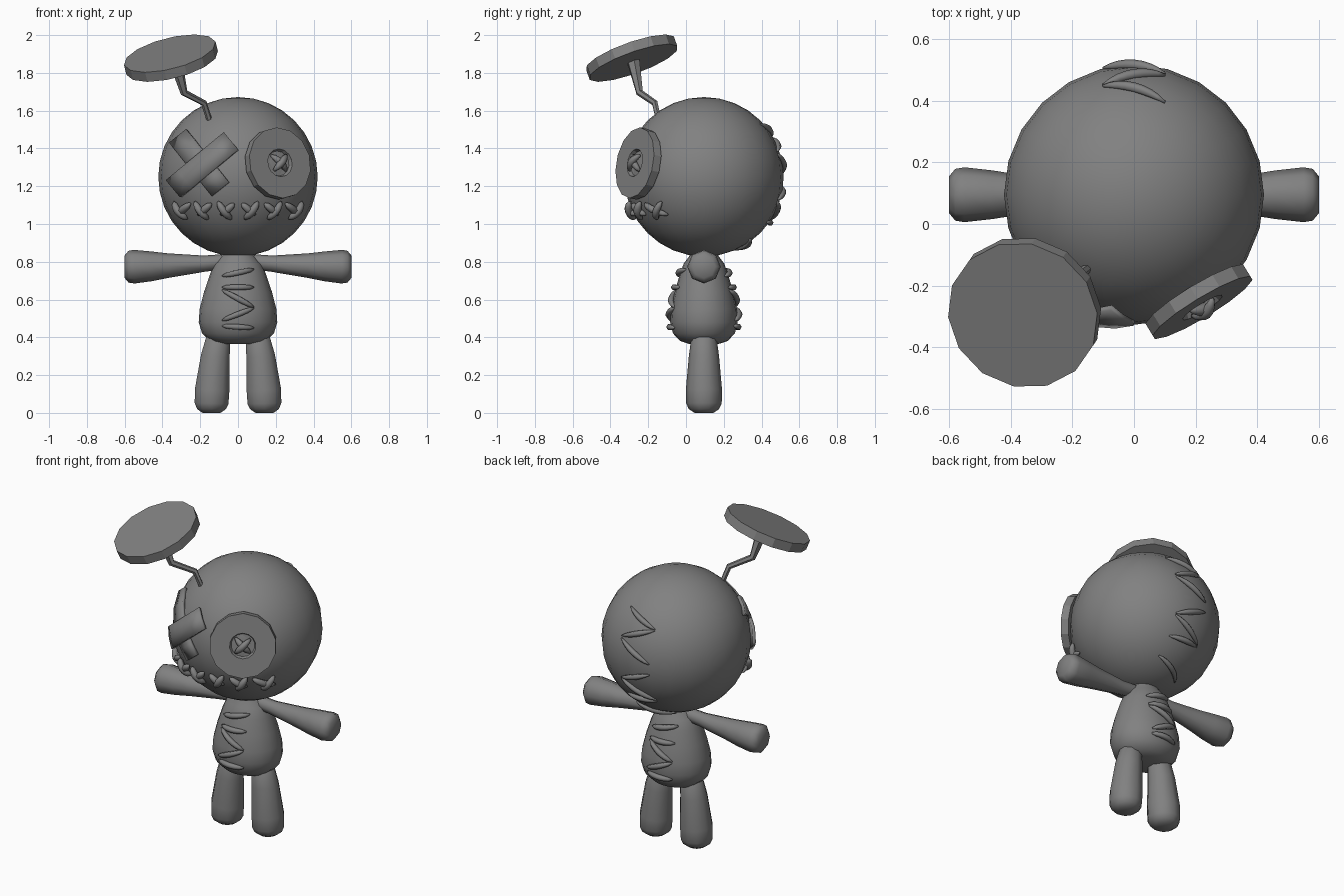
import bpy, bmesh, math
from mathutils import Vector, Matrix

cube = bpy.data.objects.get("Cube")
if cube:
    bpy.data.objects.remove(cube, do_unlink=True)

grey = bpy.data.materials.new("cloth grey")
grey.use_nodes = True
grey.diffuse_color = (0.22, 0.22, 0.22, 1)
grey.node_tree.nodes["Principled BSDF"].inputs["Base Color"].default_value = (0.22, 0.22, 0.22, 1)

MID_Y = 0.095
HEAD = Vector((0, MID_Y, 1.25))
HEAD_R = 0.422


def finish(name, bm, smooth=50):
    """Turn a bmesh into a named object, smooth below the given angle."""
    bmesh.ops.recalc_face_normals(bm, faces=bm.faces[:])
    mesh = bpy.data.meshes.new(name)
    bm.to_mesh(mesh)
    bm.free()
    mesh.materials.append(grey)
    for p in mesh.polygons:
        p.use_smooth = smooth > 0
    if smooth:
        mesh.set_sharp_from_angle(angle=math.radians(smooth))
    ob = bpy.data.objects.new(name, mesh)
    bpy.context.collection.objects.link(ob)
    return ob


def loft(name, points, radii, sides=8, flat=1.0, smooth=50):
    """Rings of the given radii along a path, closed at both ends."""
    bm = bmesh.new()
    pts = [Vector(p) for p in points]
    along = (pts[-1] - pts[0]).normalized()
    base = along.to_track_quat('Z', 'Y')
    rings = []
    for i, (p, r) in enumerate(zip(pts, radii)):
        tangent = (pts[min(i + 1, len(pts) - 1)] - pts[max(i - 1, 0)]).normalized()
        turn = along.rotation_difference(tangent) @ base
        ring = []
        for k in range(sides):
            a = math.tau * k / sides
            ring.append(bm.verts.new(p + turn @ Vector((r * math.cos(a), r * flat * math.sin(a), 0))))
        rings.append(ring)
    for a, b in zip(rings, rings[1:]):
        for k in range(sides):
            n = (k + 1) % sides
            bm.faces.new((a[k], a[n], b[n], b[k]))
    bm.faces.new(rings[0][::-1])
    bm.faces.new(rings[-1])
    return finish(name, bm, smooth)


# Head
bm = bmesh.new()
bmesh.ops.create_uvsphere(bm, u_segments=24, v_segments=16, radius=HEAD_R,
                          matrix=Matrix.Translation(HEAD))
finish("head", bm)

# Body: half width by height
BODY = [(0.365, 0.09), (0.38, 0.145), (0.42, 0.19), (0.48, 0.208), (0.55, 0.203),
        (0.64, 0.18), (0.73, 0.15), (0.79, 0.125), (0.83, 0.09), (0.87, 0.08)]
DEPTH = 0.86
loft("body", [(0, MID_Y, z) for z, r in BODY], [r for z, r in BODY], 20, DEPTH)

# Arms and legs
ARM = [(0.08, 0.8, 0.04), (0.18, 0.79, 0.043), (0.37, 0.78, 0.065), (0.46, 0.776, 0.079),
       (0.55, 0.774, 0.089), (0.58, 0.774, 0.084), (0.6, 0.774, 0.06)]
LEG = [(0.1, 0.42, 0.05), (0.105, 0.39, 0.068), (0.12, 0.3, 0.08), (0.137, 0.12, 0.096),
       (0.14, 0.05, 0.094), (0.14, 0.02, 0.08), (0.14, 0, 0.05)]
for side, label in ((1, "left"), (-1, "right")):
    loft(label + "_arm", [(side * x, MID_Y, z) for x, z, r in ARM], [r for x, z, r in ARM], 8, smooth=70)
    loft(label + "_leg", [(side * x, MID_Y, z) for x, z, r in LEG], [r for x, z, r in LEG], 10, smooth=70)


def on_head(x, z, facing, lift):
    """Point on the head at x, z; facing is -1 for front, 1 for back."""
    r = HEAD_R
    y = math.sqrt(max(r * r - x * x - (z - HEAD.z) ** 2, 0.004))
    d = Vector((x, facing * y, z - HEAD.z)).normalized()
    return HEAD + d * (r + lift)


def on_body(x, z, facing, lift):
    for (z0, r0), (z1, r1) in zip(BODY, BODY[1:]):
        if z0 <= z <= z1:
            r = r0 + (r1 - r0) * (z - z0) / (z1 - z0)
            y = DEPTH * math.sqrt(max(r * r - x * x, 0)) + lift
            return Vector((x, MID_Y + facing * y, z))


def stitch(name, surface, start, end, facing, thick=0.017, lift=0.004, blunt=0.3):
    """A thread hugging a surface, thin at both ends."""
    steps = 8
    pts, radii = [], []
    for i in range(steps + 1):
        t = i / steps
        x = start[0] + (end[0] - start[0]) * t
        z = start[1] + (end[1] - start[1]) * t
        bulge = math.sin(math.pi * t)
        pts.append(surface(x, z, facing, lift * (0.3 + bulge)))
        radii.append(thick * max(bulge ** blunt, 0.25))
    loft(name, pts, radii, 6, smooth=80)


# Seam up the back of the head
w = 0.1
back_seam = [((w, 1.53), (-w, 1.46)), ((-w, 1.455), (w, 1.385)), ((w, 1.37), (-w, 1.265)),
             ((w, 1.13), (-w, 1.2)), ((w, 1.12), (-w, 1.02)), ((-w, 1.01), (w, 1.01)),
             ((w, 0.92), (-w, 0.865))]
for i, (a, b) in enumerate(back_seam):
    stitch(f"head_stitch_{i}", on_head, a, b, 1, blunt=0.5)

# Zigzag seams on the front and back of the body
w = 0.083
body_seam = [((-w, 0.725), (w, 0.76)), ((-w, 0.665), (w, 0.665)), ((-w, 0.65), (w, 0.56)),
             ((w, 0.555), (-w, 0.49)), ((-w, 0.46), (w, 0.45))]
for i, (a, b) in enumerate(body_seam):
    stitch(f"front_body_stitch_{i}", on_body, a, b, -1, lift=0.008)
    stitch(f"back_body_stitch_{i}", on_body, (-a[0], a[1]), (-b[0], b[1]), 1, lift=0.008)

# Mouth: crossed stitches in a row
for x in (0.065, 0.185, 0.295):
    for side in (-1, 1):
        label = f"mouth_{'left' if side > 0 else 'right'}_{x}"
        stitch(label + "_long", on_head, (side * (x + 0.04), 1.12), (side * (x - 0.03), 1.03), -1, 0.021, 0.018)
        stitch(label + "_short", on_head, (side * (x - 0.045), 1.11), (side * (x + 0.025), 1.05), -1, 0.02, 0.01)


# Crossed patch over the right eye
def patch(name, start, end, lift):
    a, b = Vector(start), Vector(end)
    across = (b - a).normalized().orthogonal() * 0.056
    bm = bmesh.new()
    rows = []
    for i in range(6):
        c = a.lerp(b, i / 5)
        rows.append([bm.verts.new(on_head(q.x, q.y, -1, lift)) for q in (c - across, c, c + across)])
    for r, s in zip(rows, rows[1:]):
        for k in (0, 1):
            bm.faces.new((r[k], r[k + 1], s[k + 1], s[k]))
    ob = finish(name, bm, 30)
    mod = ob.modifiers.new("thickness", 'SOLIDIFY')
    mod.thickness = 0.018
    mod.offset = 0


patch("patch_strip_lower", (-0.31, 1.46), (-0.09, 1.185), 0.006)
patch("patch_strip_upper", (-0.035, 1.43), (-0.325, 1.19), 0.018)


# Buttons: flat discs facing a direction
def disc(name, centre, normal, radius, thick, recess=False):
    m = Matrix.Translation(centre) @ Vector(normal).to_track_quat('Z', 'Y').to_matrix().to_4x4()
    bm = bmesh.new()
    bmesh.ops.create_cone(bm, cap_ends=True, segments=14, radius1=radius, radius2=radius, depth=thick)
    if recess:
        top = max(bm.faces, key=lambda f: f.calc_center_median().z)
        bmesh.ops.inset_region(bm, faces=[top], thickness=radius - 0.075)
        bmesh.ops.inset_region(bm, faces=[top], thickness=0.008, depth=-0.02)
    bm.transform(m)
    finish(name, bm, 0)
    return m


out = Vector((0.51, -0.84, 0.17)).normalized()
eye = disc("button_eye", HEAD + out * 0.412, out, 0.19, 0.046, True)

# Crossed threads in the middle of the button
for i, (dx, dy, top) in enumerate(((1, 1, 0.034), (1, -1, 0.02))):
    pts, radii = [], []
    for k in range(-3, 4):
        t = k / 3
        pts.append(eye @ Vector((dx * t * 0.042, dy * t * 0.042, top - 0.022 * t * t + 0.01)))
        radii.append(0.02 * max(math.sqrt(1 - t * t), 0.35))
    loft(f"button_thread_{i}", pts, radii, 6, smooth=80)

# Loose button hanging from a bent thread
disc("loose_button", Vector((-0.355, -0.287, 1.878)), (-0.25, -0.36, 1), 0.25, 0.055)
loft("loose_thread", [(-0.145, -0.14, 1.53), (-0.18, -0.165, 1.64), (-0.285, -0.245, 1.695),
                      (-0.33, -0.278, 1.86)], [0.015, 0.017, 0.02, 0.036], 6, smooth=40)
